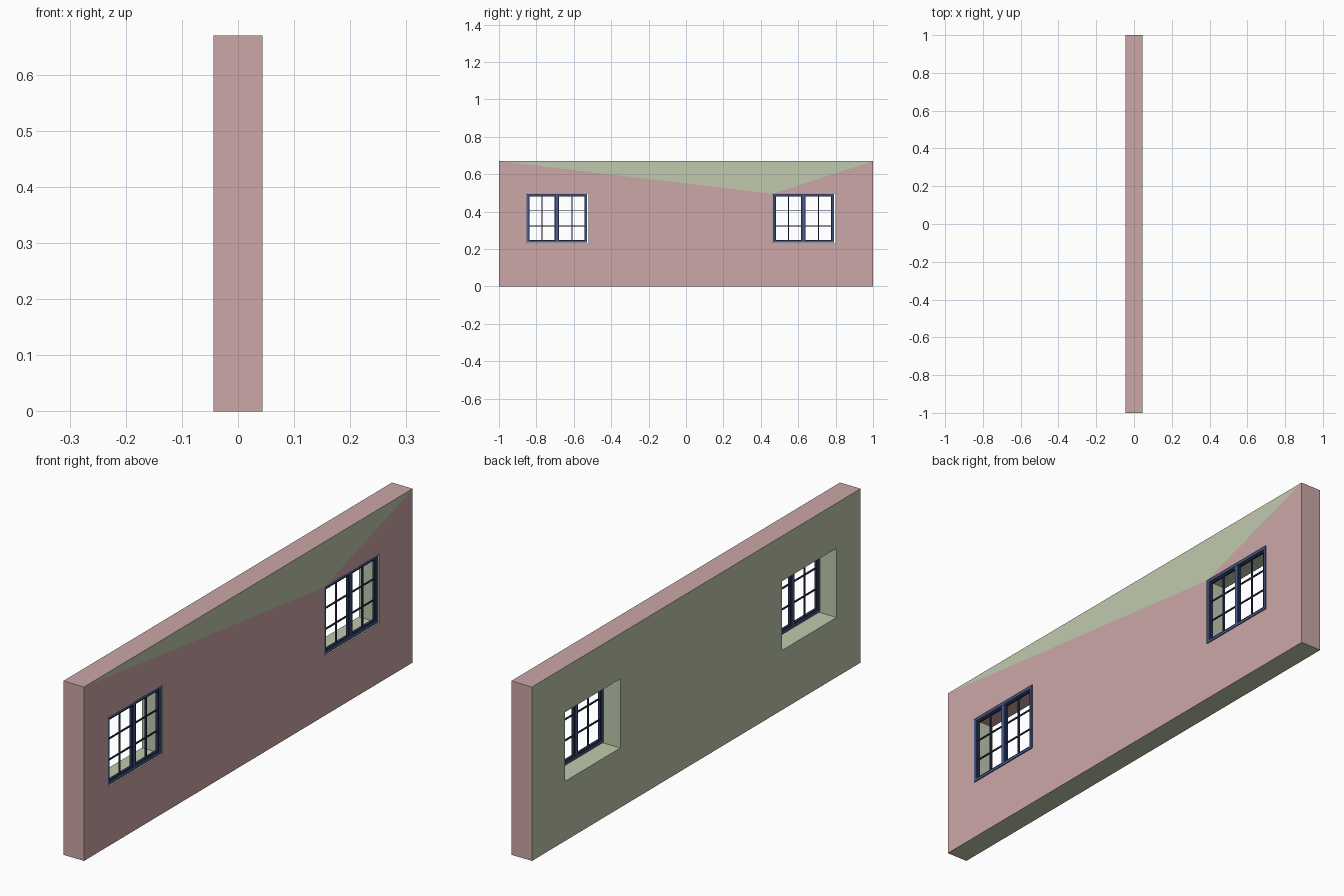
import bpy, bmesh
from mathutils import Vector

if "Cube" in bpy.data.objects:
    bpy.data.objects.remove(bpy.data.objects["Cube"])

def material(name, rgb):
    m = bpy.data.materials.new(name)
    m.diffuse_color = (*rgb, 1)
    m.use_nodes = True
    m.node_tree.nodes["Principled BSDF"].inputs["Base Color"].default_value = m.diffuse_color
    return m

PINK = material("dusty pink plaster", (0.60, 0.39, 0.38))
GREEN = material("sage green plaster", (0.53, 0.59, 0.42))
BLUE = material("blue frame paint", (0.07, 0.12, 0.30))
NAVY = material("dark navy paint", (0.025, 0.035, 0.10))

X, H = 0.044, 0.67
YS = [-1, -0.853, -0.522, 0.463, 0.798, 1]
ZS = [0, 0.23, 0.496, H]
HOLES = {(1, 1), (3, 1)}

def finish(bm, name, mats):
    me = bpy.data.meshes.new(name)
    bm.to_mesh(me)
    bm.free()
    for m in mats:
        me.materials.append(m)
    ob = bpy.data.objects.new(name, me)
    bpy.context.collection.objects.link(ob)
    return ob

# wall: a grid of cells with two left open for the windows
def solid(i, j):
    return 0 <= i < 5 and 0 <= j < 3 and (i, j) not in HOLES

bm = bmesh.new()
def quad(*pts):
    bm.faces.new([bm.verts.new(p) for p in pts])

for i in range(5):
    for j in range(3):
        if not solid(i, j):
            continue
        a, b, c, d = YS[i], YS[i + 1], ZS[j], ZS[j + 1]
        quad((X, a, c), (X, b, c), (X, b, d), (X, a, d))
        quad((-X, a, c), (-X, a, d), (-X, b, d), (-X, b, c))
        if not solid(i - 1, j):
            quad((-X, a, c), (X, a, c), (X, a, d), (-X, a, d))
        if not solid(i + 1, j):
            quad((X, b, c), (-X, b, c), (-X, b, d), (X, b, d))
        if not solid(i, j - 1):
            quad((-X, a, c), (-X, b, c), (X, b, c), (X, a, c))
        if not solid(i, j + 1):
            quad((-X, a, d), (X, a, d), (X, b, d), (-X, b, d))

# green triangle on the outer face: cut from the top corners to a window corner
apex = Vector((X, YS[3], ZS[2]))
lines = []
for end in (-1, 1):
    e = Vector((X, end, H)) - apex
    n = Vector((0, -e.z, e.y)).normalized()
    if n.z < 0:
        n = -n
    lines.append(n)
    faces = [f for f in bm.faces if all(v.co.x > X - 1e-4 for v in f.verts)]
    geom = set(faces)
    for f in faces:
        geom.update(f.verts)
        geom.update(f.edges)
    bmesh.ops.bisect_plane(bm, geom=list(geom), plane_co=apex, plane_no=n, dist=1e-5)
bmesh.ops.remove_doubles(bm, verts=bm.verts, dist=1e-5)
bm.normal_update()

# colour by direction and position
for f in bm.faces:
    c, n = f.calc_center_median(), f.normal
    if n.x > 0.9:
        green = all((c - apex).dot(l) > 0 for l in lines)
    elif n.x < -0.9:
        green = True
    elif abs(c.y) > 0.99 or c.z > H - 0.01:
        green = False
    elif n.z < -0.9 and c.z > 0.4:
        green = c.y > 0
    else:
        green = True
    f.material_index = int(green)
finish(bm, "wall", [PINK, GREEN])

# windows
def box(bm, x0, x1, y0, y1, z0, z1):
    r = bmesh.ops.create_cube(bm, size=1)
    for v in r["verts"]:
        v.co = ((x0 + x1) / 2 + v.co.x * (x1 - x0),
                (y0 + y1) / 2 + v.co.y * (y1 - y0),
                (z0 + z1) / 2 + v.co.z * (z1 - z0))

def ring(bm, x0, x1, y0, y1, z0, z1, t):
    box(bm, x0, x1, y0, y0 + t, z0, z1)
    box(bm, x0, x1, y1 - t, y1, z0, z1)
    box(bm, x0, x1, y0 + t, y1 - t, z0, z0 + t)
    box(bm, x0, x1, y0 + t, y1 - t, z1 - t, z1)

def window(side, y0, y1, z0, z1):
    # outer frame with central post
    mid, t = (y0 + y1) / 2, 0.009
    bm = bmesh.new()
    ring(bm, 0.026, 0.043, y0, y1, z0, z1, t)
    box(bm, 0.028, 0.042, mid - 0.006, mid + 0.006, z0 + t, z1 - t)
    finish(bm, side + "_window_frame", [BLUE])
    # two sashes with glazing bars
    sash, bars = bmesh.new(), bmesh.new()
    for a, b in ((y0 + t, mid - 0.006), (mid + 0.006, y1 - t)):
        c, d, s = z0 + t, z1 - t, 0.006
        ring(sash, 0.029, 0.039, a, b, c, d, s)
        m = (a + b) / 2
        box(bars, 0.031, 0.037, m - 0.0025, m + 0.0025, c + s, d - s)
        for k in (1, 2):
            z = c + (d - c) * k / 3
            box(bars, 0.0315, 0.0365, a + s, b - s, z - 0.0025, z + 0.0025)
    finish(sash, side + "_window_sashes", [NAVY])
    finish(bars, side + "_glazing_bars", [NAVY])

window("left", -0.852, -0.528, 0.234, 0.495)
window("right", 0.465, 0.791, 0.234, 0.495)
